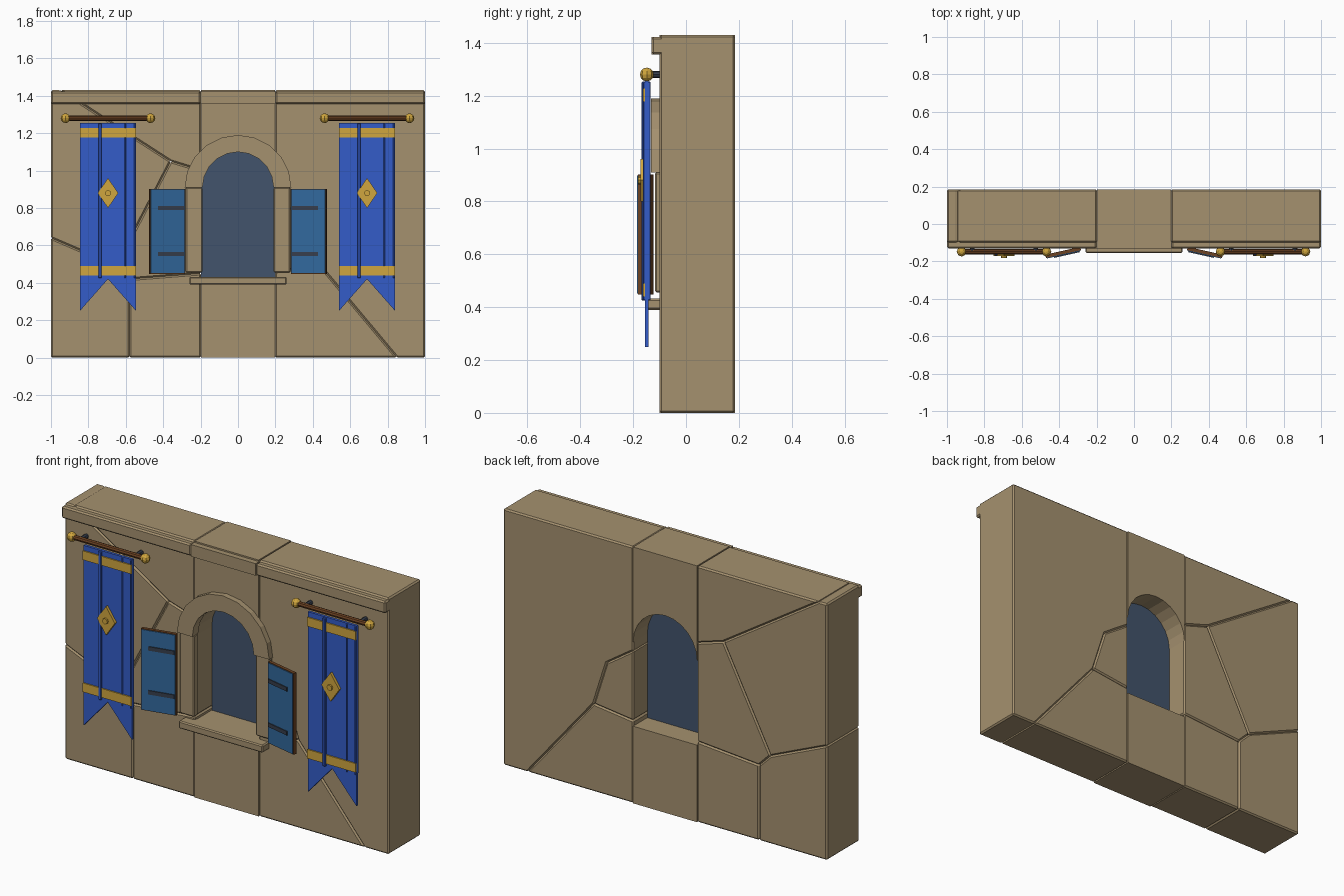
import bpy, bmesh, math
from mathutils import Vector

if "Cube" in bpy.data.objects:
    bpy.data.objects.remove(bpy.data.objects["Cube"])


def material(name, r, g, b):
    m = bpy.data.materials.new(name)
    lin = [((c / 255 + 0.055) / 1.055) ** 2.4 for c in (r, g, b)]
    m.diffuse_color = (*lin, 1)
    m.use_nodes = True
    m.node_tree.nodes["Principled BSDF"].inputs["Base Color"].default_value = m.diffuse_color
    return m


STONE = material("tan stone", 165, 145, 111)
CLOTH = material("royal blue cloth", 52, 92, 200)
GOLD = material("gold", 208, 166, 62)
WOOD = material("brown wood", 108, 66, 34)
PAINT = material("blue shutter paint", 50, 104, 156)
GLASS = material("slate window", 66, 84, 108)
IRON = material("dark iron", 54, 62, 76)


def finish(name, bm, mat, bevel=0):
    bmesh.ops.recalc_face_normals(bm, faces=bm.faces)
    me = bpy.data.meshes.new(name)
    bm.to_mesh(me)
    bm.free()
    me.materials.append(mat)
    ob = bpy.data.objects.new(name, me)
    bpy.context.collection.objects.link(ob)
    if bevel:
        mod = ob.modifiers.new("bevel", 'BEVEL')
        mod.width, mod.segments = bevel, 1
    return ob


def prism(name, pts, y0, y1, mat, bevel=0):
    """Extrude an x-z outline from y0 to y1."""
    bm = bmesh.new()
    face = bm.faces.new([bm.verts.new((x, y0, z)) for x, z in pts])
    out = bmesh.ops.extrude_face_region(bm, geom=[face])
    verts = [v for v in out["geom"] if isinstance(v, bmesh.types.BMVert)]
    bmesh.ops.translate(bm, verts=verts, vec=(0, y1 - y0, 0))
    return finish(name, bm, mat, bevel)


def box(name, x0, x1, y0, y1, z0, z1, mat, bevel=0):
    return prism(name, [(x0, z0), (x1, z0), (x1, z1), (x0, z1)], y0, y1, mat, bevel)


def rod(name, a, b, r, mat, sides=8):
    a, b = Vector(a), Vector(b)
    bm = bmesh.new()
    bmesh.ops.create_cone(bm, cap_ends=True, segments=sides, radius1=r, radius2=r, depth=(b - a).length)
    ob = finish(name, bm, mat)
    ob.location = (a + b) / 2
    ob.rotation_euler = (b - a).to_track_quat('Z', 'Y').to_euler()
    return ob


def ball(name, loc, r, mat):
    bm = bmesh.new()
    bmesh.ops.create_uvsphere(bm, u_segments=8, v_segments=6, radius=r)
    ob = finish(name, bm, mat)
    ob.location = loc


def arc(rx, rz, z, n):
    return [(rx * math.cos(math.pi * i / n), z + rz * math.sin(math.pi * i / n)) for i in range(n + 1)]


# Wall: large cracked stones with bevelled joints
F, B, H, C = -0.1, 0.185, 1.43, 0.197
P, Q, R, S, T = (-0.58, 0.42), (-0.65, 0.49), (-0.36, 1.05), (0.44, 0.49), (0.36, 0.74)
stones = [
    [(C, H), (1, H), (1, 0), (0.85, 0), S, T, (C, 0.85)],
    [(C, 0.46), S, T, (C, 0.85)],
    [(C, 0), (0.85, 0), S, (C, 0.46)],
    [(-C, 1.0), (-C, H), (-0.95, H), R],
    [(-1, H), (-0.95, H), R, Q, (-1, 0.64)],
    [R, (-C, 1.0), (-C, 0.45), P, Q],
    [(-1, 0.64), Q, P, (-0.58, 0), (-1, 0)],
    [P, (-C, 0.45), (-C, 0), (-0.58, 0)],
]
for i, pts in enumerate(stones):
    prism(f"wall_stone_{i}", pts, F, B, STONE, 0.008)

# Middle of the wall: below the window and above its arch
box("wall_under_window", -C, C, F, B, 0, 0.43, STONE)
prism("wall_over_window", [(-C, H), (C, H)] + arc(C, 0.2, 0.9, 12), F, B, STONE)

# Cornice along the top front edge
for n, x0, x1, bev in (("left", -1, -0.2, 0.008), ("middle", -0.2, 0.2, 0), ("right", 0.2, 1, 0.008)):
    box("cornice_" + n, x0, x1, -0.13, F + 0.02, 1.355, 1.422, STONE, bev)

# Window pane, surround and sill
prism("window_pane", [(-C, 0.42), (C, 0.42)] + arc(C, 0.2, 0.9, 12), 0.05, 0.06, GLASS)
prism("window_arch", arc(0.285, 0.28, 0.91, 10) + arc(0.19, 0.19, 0.91, 10)[::-1], -0.132, F + 0.02, STONE)
for s in (-1, 1):
    box("window_jamb", s * 0.19, s * 0.28, -0.117, F + 0.02, 0.455, 0.91, STONE, 0.006)
box("window_sill", -0.26, 0.26, -0.155, F + 0.02, 0.39, 0.432, STONE, 0.006)

# Shutters: wooden boards, painted fronts, iron straps, swung open
for s in (-1, 1):
    W = 0.192
    parts = [
        box("shutter_board", 0, s * W, -0.008, 0.01, 0.448, 0.902, WOOD),
        box("shutter_paint", s * 0.004, s * (W - 0.004), -0.012, -0.007, 0.452, 0.898, PAINT),
    ]
    for z in (0.555, 0.8):
        parts.append(box("shutter_strap", s * 0.008, s * 0.15, -0.017, -0.01, z - 0.011, z + 0.011, IRON))
    for ob in parts:
        ob.location = (s * 0.285, -0.132, 0)
        ob.rotation_euler.z = -s * 0.22

# Banners on rods
for cx in (-0.695, 0.69):
    yr, zr = -0.148, 1.28
    rod("banner_rod", (cx - 0.225, yr, zr), (cx + 0.225, yr, zr), 0.014, WOOD)
    for s in (-1, 1):
        ball("rod_finial", (cx + s * 0.227, yr, zr), 0.026, GOLD)
        rod("rod_bracket", (cx + s * 0.17, yr, zr), (cx + s * 0.17, F + 0.01, zr), 0.013, IRON)
    w = 0.15
    prism("banner_cloth", [(cx - w, 1.255), (cx - w, 0.25), (cx, 0.42), (cx + w, 0.25), (cx + w, 1.255)],
          -0.156, -0.141, CLOTH)
    # Raised folds down the cloth
    for dx, r, y0 in ((-0.043, 0.009, -0.168), (0.091, 0.004, -0.162), (0.144, 0.005, -0.162)):
        box("banner_fold", cx + dx - r, cx + dx + r, y0, -0.134, 0.425, 1.253, CLOTH, 0.003)
    # Gold trim and diamond crest
    for z in (1.177, 0.44):
        box("banner_band", cx - w, cx + w, -0.163, -0.155, z, z + 0.05, GOLD)
    prism("banner_diamond", [(cx - 0.055, 0.88), (cx, 0.8), (cx + 0.055, 0.88), (cx, 0.96)],
          -0.172, -0.155, GOLD)
    rod("diamond_boss", (cx, -0.17, 0.88), (cx, -0.182, 0.88), 0.016, GOLD)
